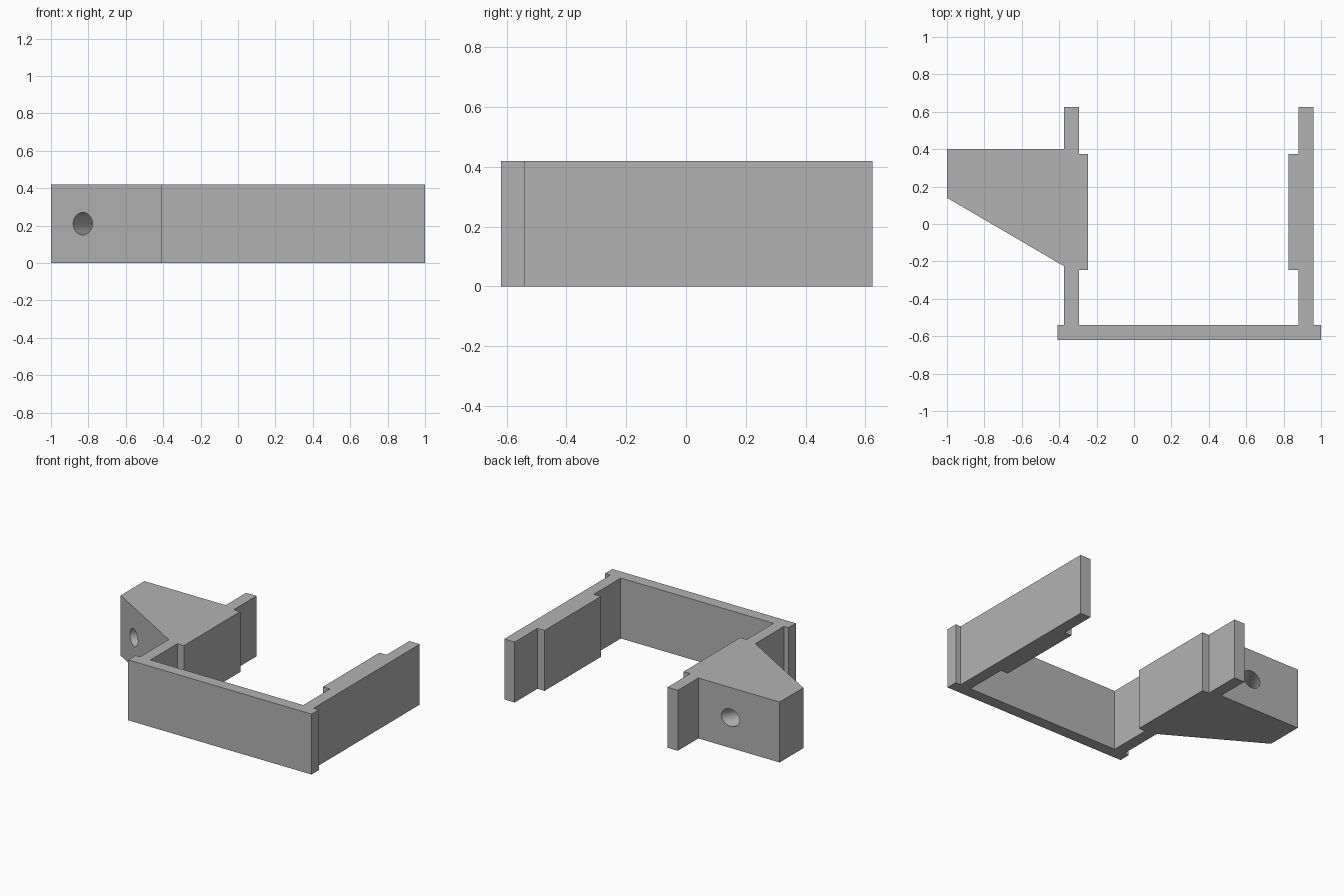
import bpy
import bmesh
from math import radians
from mathutils import Vector

cube = bpy.data.objects.get("Cube")
if cube:
    bpy.data.objects.remove(cube, do_unlink=True)

HEIGHT = 0.42

grey = bpy.data.materials.new("plain_grey")
grey.use_nodes = True
colour = (0.45, 0.45, 0.45, 1)
grey.diffuse_color = colour
grey.node_tree.nodes["Principled BSDF"].inputs["Base Color"].default_value = colour


def extrude_outline(name, outline, height):
    """Solid prism standing on the ground from a plan outline."""
    bm = bmesh.new()
    base = bm.faces.new([bm.verts.new((x, y, 0)) for x, y in outline])
    top = bmesh.ops.extrude_face_region(bm, geom=[base])
    verts = [g for g in top["geom"] if isinstance(g, bmesh.types.BMVert)]
    bmesh.ops.translate(bm, verts=verts, vec=(0, 0, height))
    bmesh.ops.recalc_face_normals(bm, faces=bm.faces)
    mesh = bpy.data.meshes.new(name)
    bm.to_mesh(mesh)
    bm.free()
    mesh.materials.append(grey)
    obj = bpy.data.objects.new(name, mesh)
    bpy.context.collection.objects.link(obj)
    return obj


def arm_inside(wall, pad):
    """Inner edge of an arm, front to back, with its raised grip pad."""
    return [(wall, -0.54), (wall, -0.245), (pad, -0.245),
            (pad, 0.375), (wall, 0.375), (wall, 0.625)]


# Plan outline, anticlockwise: front plate, left arm, right arm, wedge lug
front_plate = [(-0.41, -0.62), (1, -0.62), (1, -0.54)]
left_arm = [(0.96, -0.54), (0.96, 0.625)] + arm_inside(0.88, 0.825)[::-1]
right_arm = arm_inside(-0.295, -0.245) + [(-0.375, 0.625)]
wedge_lug = [(-0.375, 0.4), (-1, 0.4), (-1, 0.14), (-0.375, -0.225)]
plate_end = [(-0.375, -0.54), (-0.41, -0.54)]
bracket = extrude_outline(
    "bracket", front_plate + left_arm + right_arm + wedge_lug + plate_end, HEIGHT)

# Screw hole drilled square to the sloping face of the lug
bpy.ops.mesh.primitive_cylinder_add(
    vertices=48, radius=0.06, depth=1.1, location=(-0.83, 0.04, HEIGHT / 2))
drill = bpy.context.object
drill.name = "screw_hole_cutter"
drill.rotation_mode = "QUATERNION"
drill.rotation_quaternion = Vector((0.5, 0.866, 0)).to_track_quat("Z", "Y")
drill.data.materials.append(grey)
hole = bracket.modifiers.new("screw_hole", "BOOLEAN")
hole.operation = "DIFFERENCE"
hole.solver = "EXACT"
hole.object = drill

bpy.ops.object.select_all(action="DESELECT")
bracket.select_set(True)
bpy.context.view_layer.objects.active = bracket
bpy.ops.object.modifier_apply(modifier=hole.name)
bpy.data.objects.remove(drill, do_unlink=True)
bpy.ops.object.shade_smooth_by_angle(angle=radians(25))
